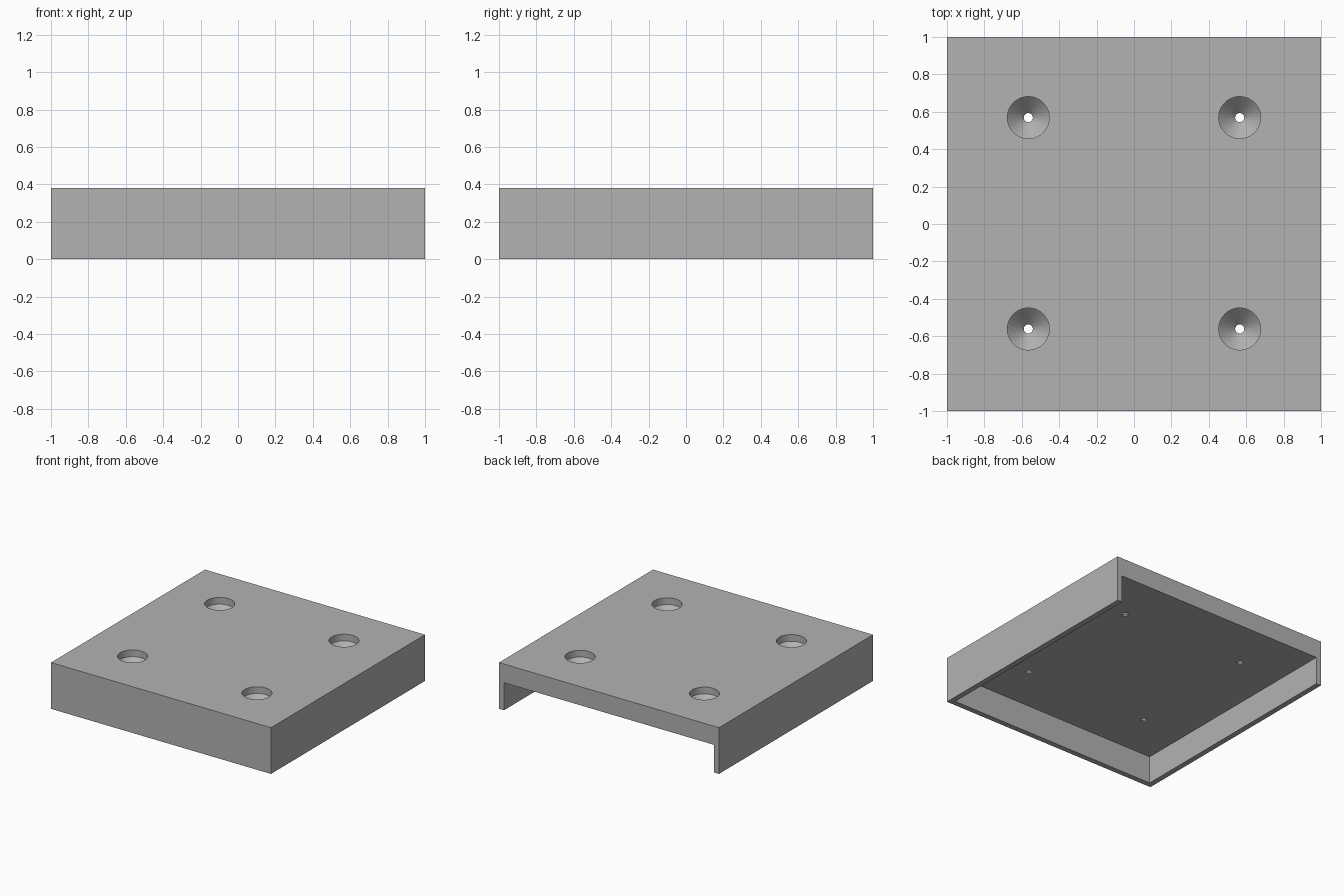
import bpy
import bmesh
import math
from mathutils import Matrix, Vector

default = bpy.data.objects.get("Cube")
if default:
    bpy.data.objects.remove(default, do_unlink=True)

HEIGHT, SLAB, WALL = 0.38, 0.153, 0.045
HOLE_OFFSET, HOLE_Y_SHIFT = 0.565, 0.004
HEAD_R, SHANK_R = 0.112, 0.024
SINK, CONE_END = 0.055, 0.142

grey = bpy.data.materials.new("plain_grey")
grey.use_nodes = True
colour = (0.45, 0.45, 0.45, 1)
grey.diffuse_color = colour
grey.node_tree.nodes["Principled BSDF"].inputs["Base Color"].default_value = colour


def make_object(name, bm):
    bmesh.ops.recalc_face_normals(bm, faces=bm.faces)
    mesh = bpy.data.meshes.new(name)
    bm.to_mesh(mesh)
    bm.free()
    mesh.materials.append(grey)
    obj = bpy.data.objects.new(name, mesh)
    bpy.context.collection.objects.link(obj)
    return obj


def box(name, low, high):
    low, high = Vector(low), Vector(high)
    bm = bmesh.new()
    bmesh.ops.create_cube(bm, size=1, matrix=Matrix.Translation((low + high) / 2)
                          @ Matrix.Diagonal((*(high - low), 1)))
    return make_object(name, bm)


def countersink(name, x, y):
    # Lathe of a straight bore, a cone and a narrow through hole
    profile = [(0, HEIGHT + 0.05), (HEAD_R, HEIGHT + 0.05), (HEAD_R, HEIGHT - SINK),
               (SHANK_R, HEIGHT - CONE_END), (SHANK_R, 0.1), (0, 0.1)]
    bm = bmesh.new()
    verts = [bm.verts.new((x + r, y, z)) for r, z in profile]
    edges = [bm.edges.new(pair) for pair in zip(verts, verts[1:])]
    bmesh.ops.spin(bm, geom=verts + edges, cent=(x, y, 0), axis=(0, 0, 1),
                   angle=math.tau, steps=64, use_merge=True)
    bmesh.ops.remove_doubles(bm, verts=bm.verts, dist=0.0001)
    return make_object(name, bm)


# Cover: a block hollowed from below and open at the back
cover = box("mounting_cover", (-1, -1, 0), (1, 1, HEIGHT))
cutters = [box("cavity_cutter", (WALL - 1, WALL - 1, -0.1), (1 - WALL, 1.1, HEIGHT - SLAB))]

# Four countersunk screw holes
for sx in (-1, 1):
    for sy in (-1, 1):
        cutters.append(countersink("screw_hole_cutter", sx * HOLE_OFFSET,
                                   sy * HOLE_OFFSET + HOLE_Y_SHIFT))

bpy.ops.object.select_all(action='DESELECT')
cover.select_set(True)
bpy.context.view_layer.objects.active = cover
for cutter in cutters:
    cutter.hide_render = True
    cut = cover.modifiers.new("cut", 'BOOLEAN')
    cut.operation = 'DIFFERENCE'
    cut.solver = 'EXACT'
    cut.object = cutter
    bpy.ops.object.modifier_apply(modifier=cut.name)
    bpy.data.objects.remove(cutter, do_unlink=True)

bpy.ops.object.shade_smooth_by_angle(angle=math.radians(30))
